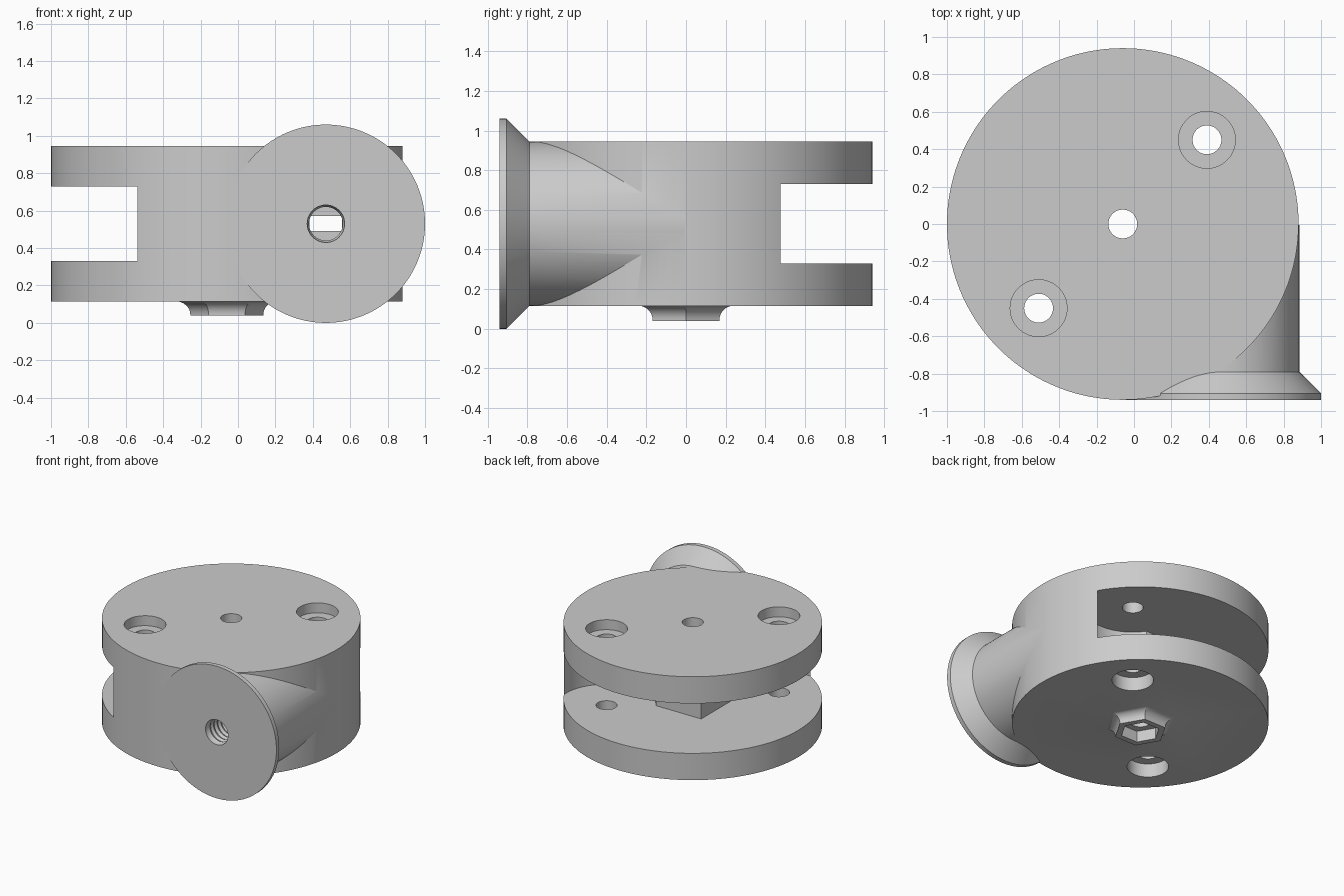
import bpy, math
from mathutils import Matrix, Vector

if "Cube" in bpy.data.objects:
    bpy.data.objects.remove(bpy.data.objects["Cube"])

CX = -0.06            # axis of the round body
BOTTOM, TOP = 0.115, 0.945
SLOT_LOW, SLOT_HIGH = 0.33, 0.73
PIVOT = 0.45          # offset of each pivot hole along x and y
POCKET = 0.36         # clearance radius about each pivot

grey = bpy.data.materials.new("plain_grey")
grey.use_nodes = True
colour = (0.6, 0.6, 0.6, 1)
grey.diffuse_color = colour
grey.node_tree.nodes["Principled BSDF"].inputs["Base Color"].default_value = colour


def loft(name, rings, origin, along_y=False):
    """Closed solid through matching rings of points."""
    sides = len(rings[0])
    verts = [p for ring in rings for p in ring]
    faces = []
    for k in range(len(rings) - 1):
        for i in range(sides):
            j = (i + 1) % sides
            a, b = k * sides, (k + 1) * sides
            faces.append((a + i, a + j, b + j, b + i))
    last = (len(rings) - 1) * sides
    faces.append(tuple(reversed(range(sides))))
    faces.append(tuple(range(last, last + sides)))
    mesh = bpy.data.meshes.new(name)
    mesh.from_pydata(verts, [], faces)
    if along_y:
        mesh.transform(Matrix.Rotation(-math.pi / 2, 4, 'X'))
    mesh.transform(Matrix.Translation(Vector(origin)))
    mesh.materials.append(grey)
    obj = bpy.data.objects.new(name, mesh)
    bpy.context.collection.objects.link(obj)
    return obj


def lathe(name, profile, origin, sides=64, along_y=False):
    """Round solid from (radius, distance) pairs along its axis."""
    turn = [2 * math.pi * i / sides for i in range(sides)]
    rings = [[(r * math.cos(a), r * math.sin(a), h) for a in turn] for r, h in profile]
    return loft(name, rings, origin, along_y)


def prism(name, outline, z0, z1, origin=(0, 0, 0)):
    return loft(name, [[(x, y, z) for x, y in outline] for z in (z0, z1)], origin)


def arc(x, y, r, start, end, steps=32):
    angles = [math.radians(start + (end - start) * i / steps) for i in range(steps + 1)]
    return [(x + r * math.cos(a), y + r * math.sin(a)) for a in angles]


def combine(target, tool, operation):
    mod = target.modifiers.new(operation.lower(), 'BOOLEAN')
    mod.operation = operation
    mod.solver = 'EXACT'
    mod.object = tool
    bpy.context.view_layer.objects.active = target
    bpy.ops.object.modifier_apply(modifier=mod.name)
    bpy.data.objects.remove(tool)


# Round body
body = lathe("hinge_body", [(0.94, BOTTOM), (0.94, TOP)], (CX, 0, 0), 160)

# Side slot: opens to the back and side, rounded about each pivot, square core between
far = 1.5
slot = [(PIVOT + POCKET, far), (-far, far), (-far, -PIVOT - POCKET)]
slot += arc(-PIVOT, -PIVOT, POCKET, -90, 56.3)
slot += [(-0.25, 0.25)]
slot += arc(PIVOT, PIVOT, POCKET, 213.7, 360)
combine(body, prism("slot", slot, SLOT_LOW, SLOT_HIGH, (CX, 0, 0)), 'DIFFERENCE')

# Flared mounting flange with its neck
FX, FZ = 0.47, 0.53
flange = lathe("flange", [(0.53, -0.941), (0.53, -0.905), (0.414, -0.79), (0.414, -0.005)],
               (FX, 0, FZ), 128, True)
combine(body, flange, 'UNION')

# Hexagonal boss under the body, flared into it by a concave fillet
fillet = [(0.195, 0.04)]
for i in range(9):
    a = math.pi / 2 * i / 8
    fillet.append((0.195 + 0.085 * (1 - math.cos(a)), 0.045 + 0.072 * math.sin(a)))
fillet.append((0.28, BOTTOM + 0.03))
combine(body, lathe("hex_boss", fillet, (CX, 0, 0), 6), 'UNION')

# Centre hole with a hexagonal nut pocket
combine(body, lathe("centre_hole", [(0.077, -0.1), (0.077, 1.1)], (CX, 0, 0)), 'DIFFERENCE')
combine(body, lathe("nut_pocket", [(0.145, -0.2), (0.145, 0.13)], (CX, 0, 0), 6), 'DIFFERENCE')

# Pivot holes, counterbored on both faces
low, high = BOTTOM + 0.11, TOP - 0.08
bore = [(0.152, -0.1), (0.152, low), (0.077, low), (0.077, high), (0.152, high), (0.152, 1.1)]
for s in (1, -1):
    combine(body, lathe("pivot_hole", bore, (CX + s * PIVOT, s * PIVOT, 0)), 'DIFFERENCE')

# Threaded front hole, ending in a flat slit that reaches the slot
thread = [(0.1, -1)]
for i in range(14):
    y = -0.92 + i * 0.045
    thread += [(0.1, y), (0.09, y + 0.0225)]
combine(body, lathe("thread", thread, (FX, 0, FZ), 48, True), 'DIFFERENCE')
slit = [(-0.087, -0.4), (0.087, -0.4), (0.087, 0.3), (-0.087, 0.3)]
combine(body, prism("slit", slit, FZ - 0.04, FZ + 0.04, (FX, 0, 0)), 'DIFFERENCE')

# Smooth shading with crisp edges
bpy.ops.object.select_all(action='DESELECT')
body.select_set(True)
bpy.context.view_layer.objects.active = body
bpy.ops.object.shade_smooth_by_angle(angle=math.radians(25))
